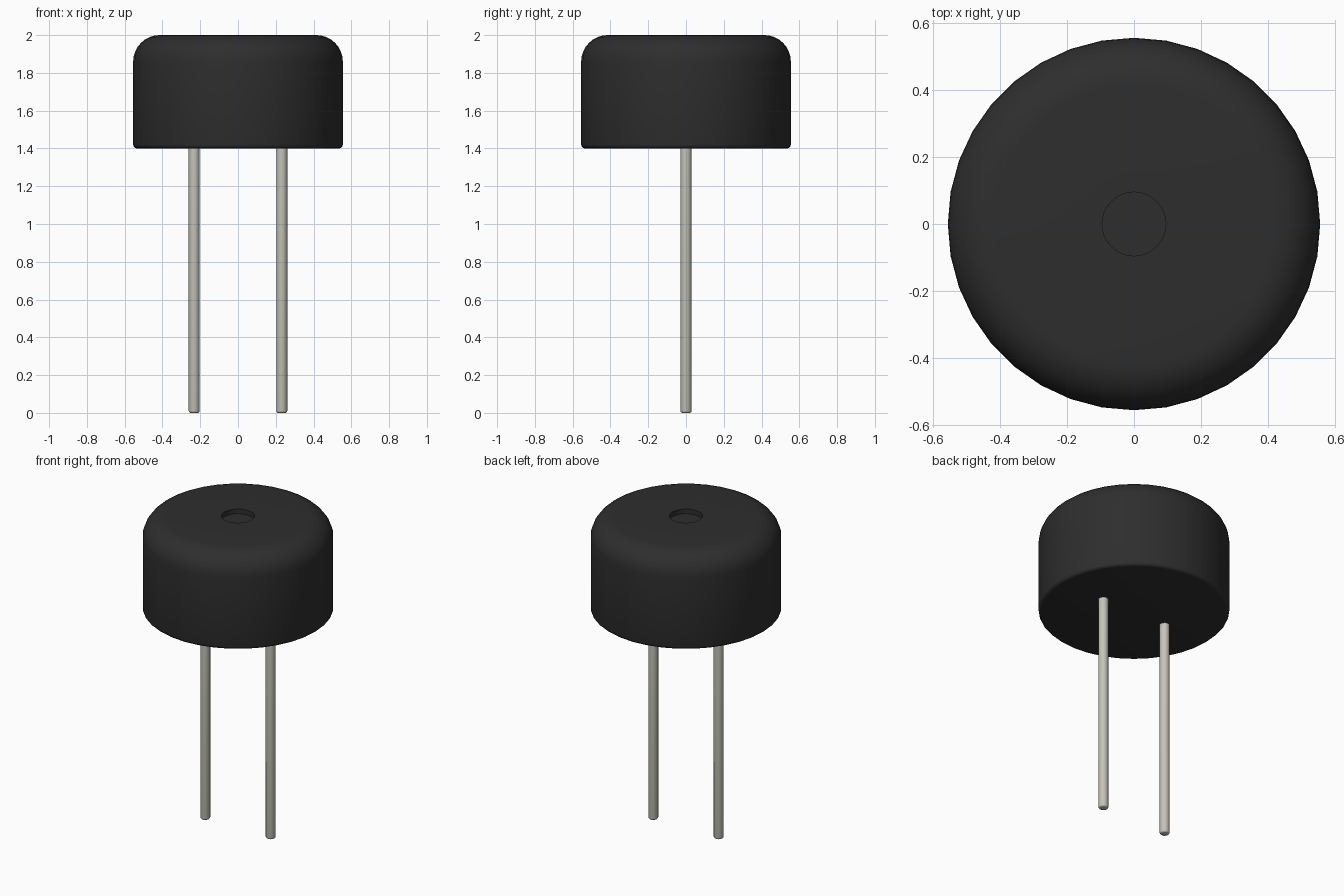
import bpy, math

cube = bpy.data.objects.get("Cube")
if cube:
    bpy.data.objects.remove(cube, do_unlink=True)


def material(name, colour):
    mat = bpy.data.materials.new(name)
    mat.use_nodes = True
    mat.diffuse_color = colour
    mat.node_tree.nodes["Principled BSDF"].inputs["Base Color"].default_value = colour
    return mat


def fillet(cx, cz, r, start, end, steps):
    """Points of an arc in the profile plane, angles in degrees."""
    angles = [math.radians(start + (end - start) * i / steps) for i in range(steps + 1)]
    return [(cx + r * math.cos(a), cz + r * math.sin(a)) for a in angles]


def lathe(name, profile, sides, mat, x=0):
    """Revolve a radius/height profile, closing both ends with flat caps."""
    verts, faces = [], []
    for r, z in profile:
        for i in range(sides):
            a = math.tau * i / sides
            verts.append((r * math.cos(a), r * math.sin(a), z))
    for k in range(len(profile) - 1):
        for i in range(sides):
            j = (i + 1) % sides
            faces.append((k * sides + i, k * sides + j,
                          (k + 1) * sides + j, (k + 1) * sides + i))
    faces.append(tuple(reversed(range(sides))))
    faces.append(tuple(range(len(verts) - sides, len(verts))))
    mesh = bpy.data.meshes.new(name)
    mesh.from_pydata(verts, [], faces)
    mesh.materials.append(mat)
    obj = bpy.data.objects.new(name, mesh)
    obj.location.x = x
    bpy.context.collection.objects.link(obj)
    bpy.ops.object.select_all(action='DESELECT')
    obj.select_set(True)
    bpy.context.view_layer.objects.active = obj
    bpy.ops.object.shade_smooth_by_angle(angle=math.radians(35))
    return obj


black = material("black plastic", (0.027, 0.027, 0.027, 1))
metal = material("tinned metal", (0.56, 0.55, 0.48, 1))

# Round housing: small lower bevel, large top fillet, shallow sound hole
R, BOTTOM, TOP = 0.555, 1.4, 2.0
ROUND, EDGE = 0.14, 0.02
HOLE, DEPTH = 0.095, 0.03
housing = fillet(R - EDGE, BOTTOM + EDGE, EDGE, -90, 0, 3)
housing += fillet(R - ROUND, TOP - ROUND, ROUND, 0, 90, 8)
housing += [(HOLE, TOP), (HOLE, TOP - DEPTH)]
lathe("housing", housing, 36, black)

# Two straight pins with rounded tips
PIN, TIP = 0.029, 0.01
pin = fillet(PIN - TIP, TIP, TIP, -90, 0, 3) + [(PIN, BOTTOM + 0.02)]
for side, x in (("left", 0.232), ("right", -0.232)):
    lathe(side + "_pin", pin, 20, metal, x)
